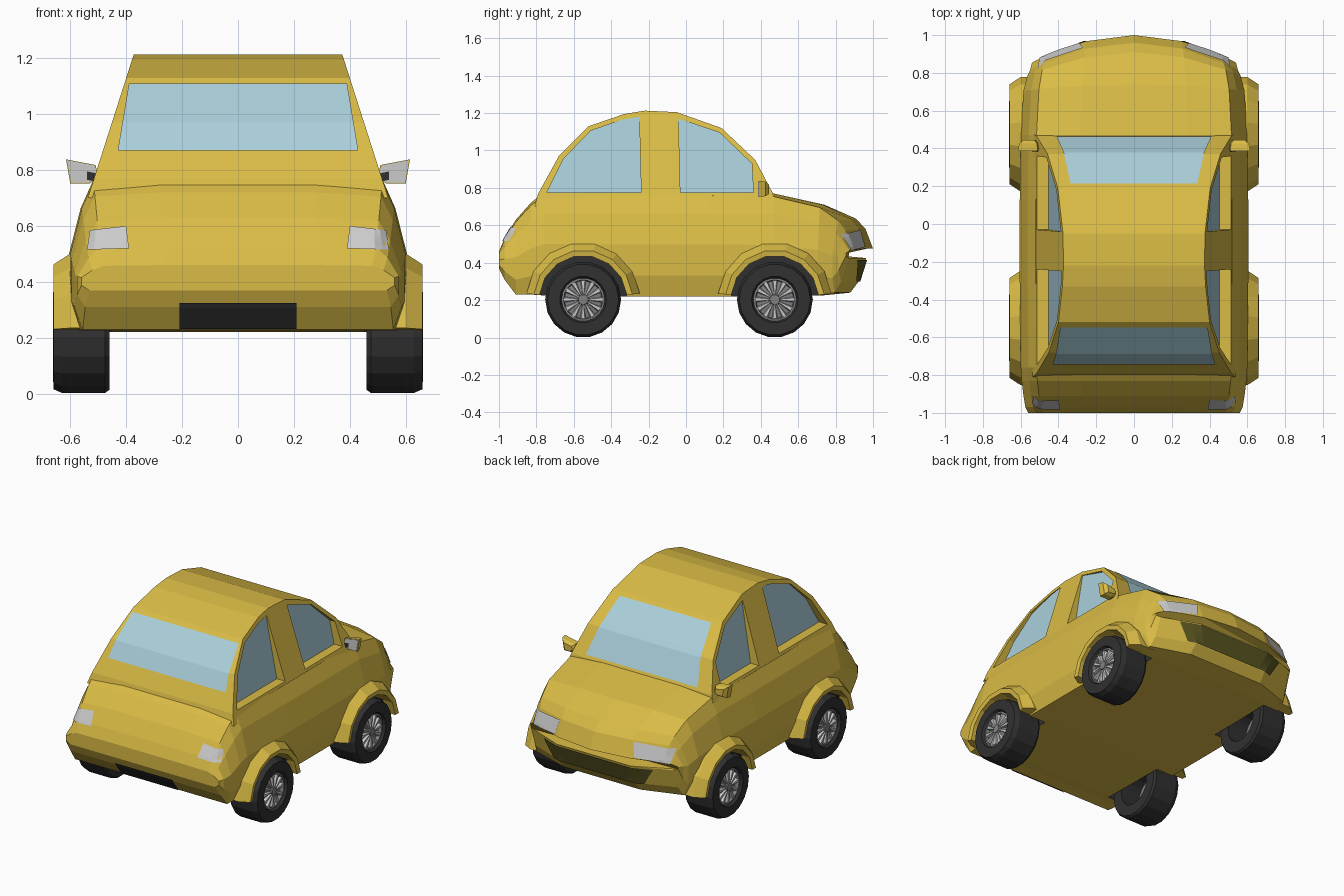
import bpy, bmesh
from math import sin, cos, pi, radians
from mathutils import Vector
from mathutils.bvhtree import BVHTree

if "Cube" in bpy.data.objects:
    bpy.data.objects.remove(bpy.data.objects["Cube"])


def material(name, r, g, b):
    m = bpy.data.materials.new(name)
    m.diffuse_color = (r, g, b, 1)
    m.use_nodes = True
    m.node_tree.nodes["Principled BSDF"].inputs["Base Color"].default_value = m.diffuse_color
    return m


GOLD = material("gold_paint", 0.70, 0.50, 0.06)
GLASS = material("window_glass", 0.40, 0.62, 0.70)
DARK = material("black_rubber", 0.03, 0.03, 0.03)
OLIVE = material("dark_grille", 0.10, 0.09, 0.015)
LAMP = material("lamp_grey", 0.55, 0.55, 0.55)
RIM = material("rim_grey", 0.22, 0.22, 0.22)


def finish(name, bm, mat):
    bmesh.ops.recalc_face_normals(bm, faces=bm.faces)
    me = bpy.data.meshes.new(name)
    bm.to_mesh(me)
    bm.free()
    ob = bpy.data.objects.new(name, me)
    bpy.context.collection.objects.link(ob)
    if mat:
        me.materials.append(mat)
    return ob


def add_loft(bm, rings, closed=False):
    vs = [[bm.verts.new(p) for p in r] for r in rings]
    n = len(vs[0])
    pairs = list(zip(vs, vs[1:])) + ([(vs[-1], vs[0])] if closed else [])
    for a, b in pairs:
        for i in range(n):
            j = (i + 1) % n
            bm.faces.new((a[i], a[j], b[j], b[i]))
    if not closed:
        bm.faces.new(vs[0])
        bm.faces.new(vs[-1])


def loft(name, rings, mat, closed=False):
    bm = bmesh.new()
    add_loft(bm, rings, closed)
    return finish(name, bm, mat)


def circle(y, z, r, x, n):
    return [(x, y + r * cos(2 * pi * i / n), z + r * sin(2 * pi * i / n)) for i in range(n)]


def cut(ob, cutter):
    m = ob.modifiers.new("cut", 'BOOLEAN')
    m.operation, m.solver, m.object = 'DIFFERENCE', 'EXACT', cutter
    m.material_mode = 'TRANSFER'
    bpy.context.view_layer.objects.active = ob
    bpy.ops.object.modifier_apply(modifier=m.name)
    bpy.data.objects.remove(cutter)


def tree(ob):
    me = ob.data
    return BVHTree.FromPolygons([v.co for v in me.vertices], [p.vertices for p in me.polygons])


def patch(name, bvh, corners, s, mat, nx=6, nz=5, lift=0.008):
    """Grid between four (x, z) corners, laid on a surface seen from s*y."""
    bl, br, tr, tl = [Vector(c) for c in corners]
    bm = bmesh.new()
    rows = []
    for j in range(nz + 1):
        row = []
        for i in range(nx + 1):
            p = bl.lerp(br, i / nx).lerp(tl.lerp(tr, i / nx), j / nz)
            hit = bvh.ray_cast(Vector((p.x, 3 * s, p.y)), Vector((0, -s, 0)))[0]
            if hit is None:
                hit = bvh.find_nearest(Vector((p.x, s, p.y)))[0]
            row.append(bm.verts.new((hit.x, hit.y + s * lift, hit.z)))
        rows.append(row)
    for a, b in zip(rows, rows[1:]):
        for i in range(nx):
            q = (a[i], a[i + 1], b[i + 1], b[i])
            bm.faces.new(q if s < 0 else q[::-1])
    me = bpy.data.meshes.new(name)
    bm.to_mesh(me)
    bm.free()
    me.materials.append(mat)
    bpy.context.collection.objects.link(bpy.data.objects.new(name, me))


# lower body: one cross-section shape scaled along y, bowed at the nose
SECTION = [(0.5, 0), (0.95, 0), (1, 0.2), (1, 0.5), (0.93, 0.8), (0.86, 0.97), (0.47, 1)]
STATIONS = [  # y, bow, bottom, top, half width
    (-1.0, 0, 0.37, 0.46, 0.56), (-0.97, 0, 0.31, 0.53, 0.575),
    (-0.91, 0, 0.23, 0.63, 0.585), (-0.83, 0, 0.23, 0.72, 0.595),
    (-0.76, 0, 0.225, 0.775, 0.60), (-0.3, 0, 0.22, 0.775, 0.605),
    (0.12, 0, 0.22, 0.775, 0.605), (0.47, 0, 0.22, 0.77, 0.60),
    (0.74, 0.1, 0.225, 0.71, 0.585), (0.91, 0.4, 0.24, 0.635, 0.565),
    (0.96, 0.48, 0.30, 0.58, 0.55), (1.0, 0.5, 0.425, 0.475, 0.54)]
rings = []
for y, bow, zb, zt, w in STATIONS:
    half = [(w * fx, zb + (zt - zb) * fz) for fx, fz in SECTION]
    full = half + [(0, zt)] + [(-x, z) for x, z in reversed(half)]
    rings.append([(x, y - bow * x * x, z) for x, z in full])
body = loft("lower_body", rings, GOLD)


# cabin: side profile whose width narrows with height
def cabin_x(z):
    return 0.515 - 0.32 * (z - 0.77)


PROFILE = [(-0.81, 0.70), (-0.79, 0.77), (-0.68, 0.97), (-0.52, 1.13), (-0.33, 1.195),
           (-0.22, 1.213), (-0.05, 1.205), (0.19, 1.12), (0.37, 0.95), (0.465, 0.77), (0.48, 0.70)]
cabin = loft("cabin", [[(s * cabin_x(z), y, z) for y, z in PROFILE] for s in (-1, 1)], GOLD)


# side windows: recesses with glass panes
def glass_x(z):
    return 0.45 - 0.18 * (z - 0.77)


WINDOWS = {
    "front_side": [(-0.03, 0.775), (0.36, 0.775), (0.352, 0.93), (0.18, 1.095), (-0.04, 1.17)],
    "rear_side": [(-0.745, 0.775), (-0.24, 0.775), (-0.25, 1.18), (-0.34, 1.165), (-0.51, 1.105), (-0.655, 0.955)]}
for side, s in (("right", 1), ("left", -1)):
    for label, pts in WINDOWS.items():
        inner = [(s * glass_x(z), y, z) for y, z in pts]
        cut(cabin, loft("cutter", [inner, [(s * 0.8, y, z) for y, z in pts]], GOLD))
        loft(f"{label}_window_{side}",
             [[(x + s * d, y, z) for x, y, z in inner] for d in (-0.01, 0.003)], GLASS)

# windscreen and rear window
shell = tree(cabin)
patch("windscreen", shell, [(-0.41, 0.79), (0.41, 0.79), (0.335, 1.105), (-0.335, 1.105)], 1, GLASS, 2, 12)
patch("rear_window", shell, [(-0.43, 0.87), (0.43, 0.87), (0.39, 1.11), (-0.39, 1.11)], -1, GLASS, 2, 12)

# lamps, grille and bumper opening
skin = tree(body)
for side, s in (("right", 1), ("left", -1)):
    def quad(pts):
        q = [(s * x, z) for x, z in pts]
        return q if s > 0 else [q[1], q[0], q[3], q[2]]
    patch("tail_lamp_" + side, skin, quad([(0.39, 0.52), (0.54, 0.515), (0.53, 0.585), (0.40, 0.60)]), -1, LAMP)
    patch("head_lamp_" + side, skin, quad([(0.29, 0.485), (0.50, 0.465), (0.51, 0.555), (0.27, 0.575)]), 1, LAMP)
patch("grille", skin, [(-0.33, 0.30), (0.33, 0.30), (0.40, 0.415), (-0.40, 0.415)], 1, OLIVE, 12)
patch("rear_bumper_opening", skin, [(-0.21, 0.232), (0.21, 0.232), (0.21, 0.325), (-0.21, 0.325)], -1, DARK)

# wheels, wells and arches
AXLE_Z, N = 0.203, 18
TYRE = [(0.12, 0.46), (0.192, 0.46), (0.203, 0.475), (0.203, 0.63), (0.19, 0.66), (0.125, 0.662), (0.115, 0.645)]
RIM_DISC = [(0.12, 0.60), (0.12, 0.645), (0.105, 0.648), (0.10, 0.625), (0.03, 0.635), (0.026, 0.652)]
FLARE = [(0.235, 0.50), (0.235, 0.655), (0.265, 0.66), (0.305, 0.60), (0.305, 0.50)]
for end, cy in (("rear", -0.55), ("front", 0.475)):
    for side, s in (("right", 1), ("left", -1)):
        tag = f"{end}_{side}"
        cut(body, loft("cutter", [circle(cy, AXLE_Z, 0.236, s * x, N) for x in (0.45, 0.8)], DARK))
        loft("wheel_arch_" + tag,
             [[(s * x, cy + r * cos(a), AXLE_Z + r * sin(a)) for r, x in FLARE]
              for a in [radians(6 + 24 * k) for k in range(8)]], GOLD)
        loft("tyre_" + tag, [circle(cy, AXLE_Z, r, s * x, N) for r, x in TYRE], DARK, True)
        loft("rim_" + tag, [circle(cy, AXLE_Z, r, s * x, N) for r, x in RIM_DISC], RIM)
        bm = bmesh.new()
        for k in range(12):
            a = 2 * pi * k / 12
            spoke = []
            for r, w, x in ((0.022, 0.004, 0.648), (0.104, 0.016, 0.644)):
                spoke.append([(s * (x + d), cy + r * cos(a) - t * sin(a), AXLE_Z + r * sin(a) + t * cos(a))
                              for d, t in ((-0.02, -w), (-0.02, w), (0, w * 0.6), (0, -w * 0.6))])
            add_loft(bm, spoke)
        finish("spokes_" + tag, bm, None)

# wing mirrors
OUTLINE = [(0.53, 0.752), (0.60, 0.752), (0.615, 0.838), (0.51, 0.818), (0.498, 0.775)]


def outline(s, y, k):
    return [(s * (0.55 + (x - 0.55) * k), y, 0.79 + (z - 0.79) * k) for x, z in OUTLINE]


for side, s in (("right", 1), ("left", -1)):
    loft("mirror_shell_" + side, [outline(s, 0.39, 1), outline(s, 0.425, 0.9), outline(s, 0.445, 0.55)], GOLD)
    loft("mirror_glass_" + side, [outline(s, 0.386, 0.93), outline(s, 0.392, 0.93)], LAMP)
    loft("mirror_stalk_" + side,
         [[(s * x, y, z + dz) for y, z in ((0.385, 0.755), (0.42, 0.755), (0.42, 0.785), (0.385, 0.785))]
          for x, dz in ((0.44, -0.01), (0.54, 0.01))], DARK)
